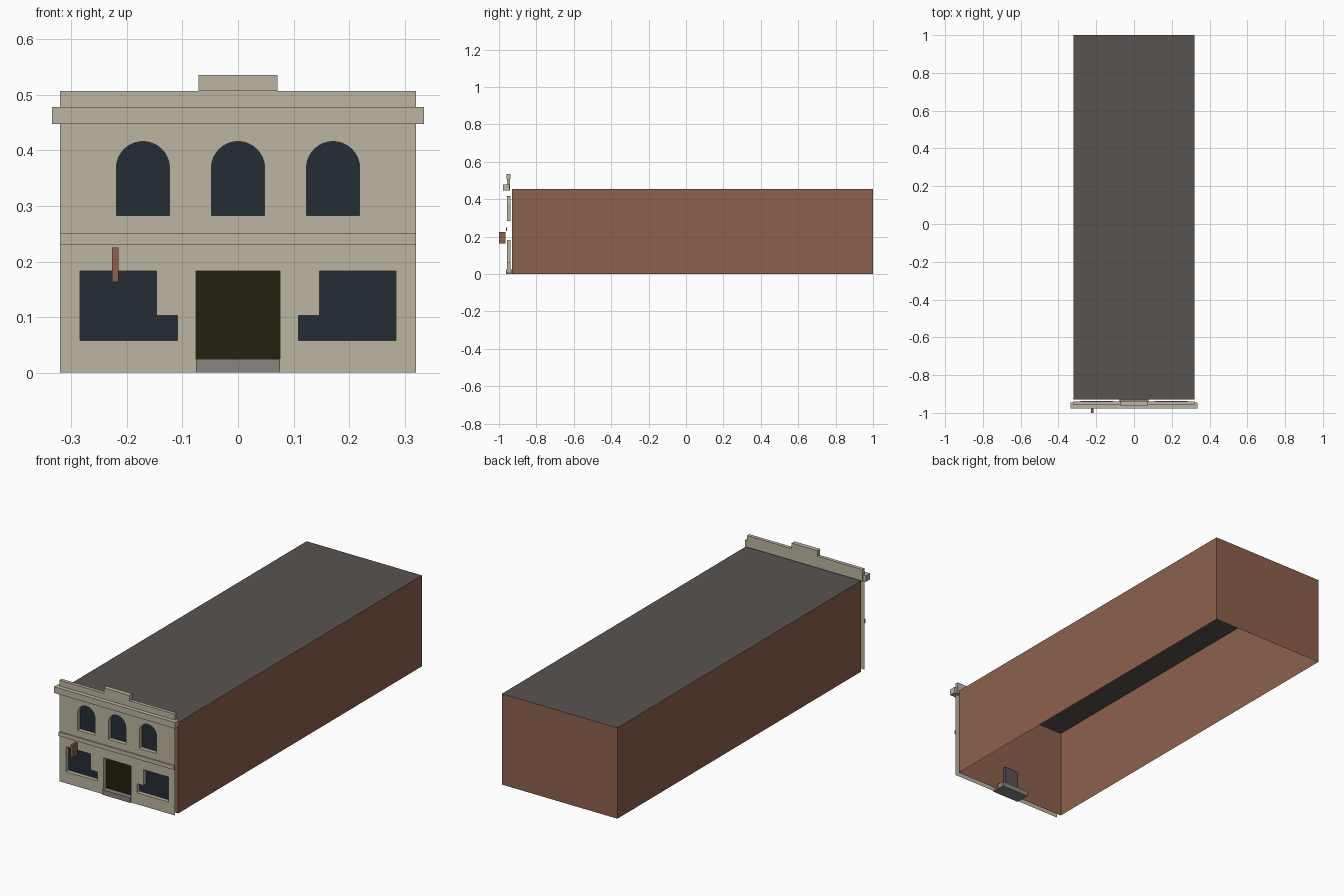
import bpy, bmesh, math
from mathutils import Vector

cube = bpy.data.objects.get("Cube")
if cube:
    bpy.data.objects.remove(cube, do_unlink=True)


def material(name, rgb):
    m = bpy.data.materials.new(name)
    m.use_nodes = True
    m.diffuse_color = (*rgb, 1)
    bsdf = next(n for n in m.node_tree.nodes if n.type == 'BSDF_PRINCIPLED')
    bsdf.inputs["Base Color"].default_value = (*rgb, 1)
    bsdf.inputs["Roughness"].default_value = 0.9
    return m


STONE = material("pale stone", (0.50, 0.46, 0.35))
BRICK = material("red brick", (0.27, 0.12, 0.077))
ROOF = material("roof felt", (0.098, 0.088, 0.08))
GLASS = material("dark blue glass", (0.017, 0.026, 0.036))
DOOR = material("dark olive door", (0.017, 0.015, 0.005))
STEP = material("grey concrete", (0.242, 0.235, 0.205))

FRONT, RECESS = -0.957, -0.937   # facade plane and glazing plane
HALF = 0.32                      # half the building width


def finish(name, bm, *mats):
    me = bpy.data.meshes.new(name)
    bm.to_mesh(me)
    bm.free()
    for m in mats:
        me.materials.append(m)
    ob = bpy.data.objects.new(name, me)
    bpy.context.scene.collection.objects.link(ob)
    return ob


def box(name, xs, ys, zs, *mats, open_bottom=False):
    bm = bmesh.new()
    bmesh.ops.create_cube(bm, size=1)
    for v in bm.verts:
        v.co = [r[0] if c < 0 else r[1] for c, r in zip(v.co, (xs, ys, zs))]
    bm.normal_update()
    if open_bottom:
        bmesh.ops.delete(bm, geom=[f for f in bm.faces if f.normal.z < -0.5],
                         context='FACES_ONLY')
    if len(mats) > 1:            # second colour goes on the top
        for f in bm.faces:
            f.material_index = int(f.normal.z > 0.5)
    return finish(name, bm, *mats)


# Opening outlines as (x, z), counter-clockwise from the front
def arch(cx, w=0.048, sill=0.283, spring=0.368, steps=16):
    pts = [(cx - w, sill), (cx + w, sill)]
    for i in range(steps + 1):
        a = math.pi * i / steps
        pts.append((cx + w * math.cos(a), spring + w * math.sin(a)))
    return pts


shop_right = [(0.109, 0.058), (0.284, 0.058), (0.284, 0.183),
              (0.147, 0.183), (0.147, 0.103), (0.109, 0.103)]
shop_left = [(-x, z) for x, z in reversed(shop_right)]
windows = {"upper_window_right": arch(-0.171), "upper_window_middle": arch(0),
           "upper_window_left": arch(0.171),
           "shop_window_right": shop_left, "shop_window_left": shop_right}
DW, DH = 0.076, 0.183
door = [(-DW, 0.01), (DW, 0.01), (DW, DH), (-DW, DH)]
outline = [(-HALF, 0), (-DW, 0), (-DW, DH), (DW, DH), (DW, 0),
           (HALF, 0), (HALF, 0.455), (-HALF, 0.455)]


def ring(bm, pts, y):
    return [bm.verts.new((x, y, z)) for x, z in pts]


# Facade sheet with cut openings
bm = bmesh.new()
edges = []
for loop in [outline, *windows.values()]:
    vs = ring(bm, loop, FRONT)
    edges += [bm.edges.new((a, b)) for a, b in zip(vs, vs[1:] + vs[:1])]
bmesh.ops.triangle_fill(bm, edges=edges, use_beauty=True, normal=Vector((0, -1, 0)))
bm.normal_update()
bmesh.ops.reverse_faces(bm, faces=[f for f in bm.faces if f.normal.y > 0])
# Reveals around the openings
for loop in [door, *windows.values()]:
    f, b = ring(bm, loop, FRONT), ring(bm, loop, RECESS)
    for i in range(len(loop)):
        j = (i + 1) % len(loop)
        bm.faces.new((f[i], f[j], b[j], b[i]))
finish("facade", bm, STONE)


# Glazing and door panels set back in the openings
def panel(name, pts, mat):
    bm = bmesh.new()
    bm.faces.new(ring(bm, pts, RECESS))
    finish(name, bm, mat)


for name, pts in windows.items():
    panel(name, pts, GLASS)
panel("door", door, DOOR)

# Long brick body, open underneath, with a flat roof
box("building_body", (-HALF, HALF), (-0.93, 1), (0, 0.455), BRICK, ROOF,
    open_bottom=True)

# Facade mouldings
box("string_course", (-HALF, HALF), (-0.963, FRONT), (0.23, 0.25), STONE)
box("parapet", (-HALF, HALF), (FRONT, -0.94), (0.447, 0.507), STONE)
box("cornice", (-0.335, 0.335), (-0.978, -0.945), (0.447, 0.478), STONE)
box("parapet_block", (-0.071, 0.071), (-0.961, -0.938), (0.507, 0.536), STONE)

# Hanging sign, doorstep and the post behind the door
box("hanging_sign", (-0.227, -0.215), (-1, -0.965), (0.163, 0.225), BRICK)
box("doorstep", (-DW, DW), (-0.963, -0.89), (0, 0.025), STEP)
box("door_backing", (-0.04, 0.04), (-0.93, -0.915), (0.025, 0.13), ROOF)
